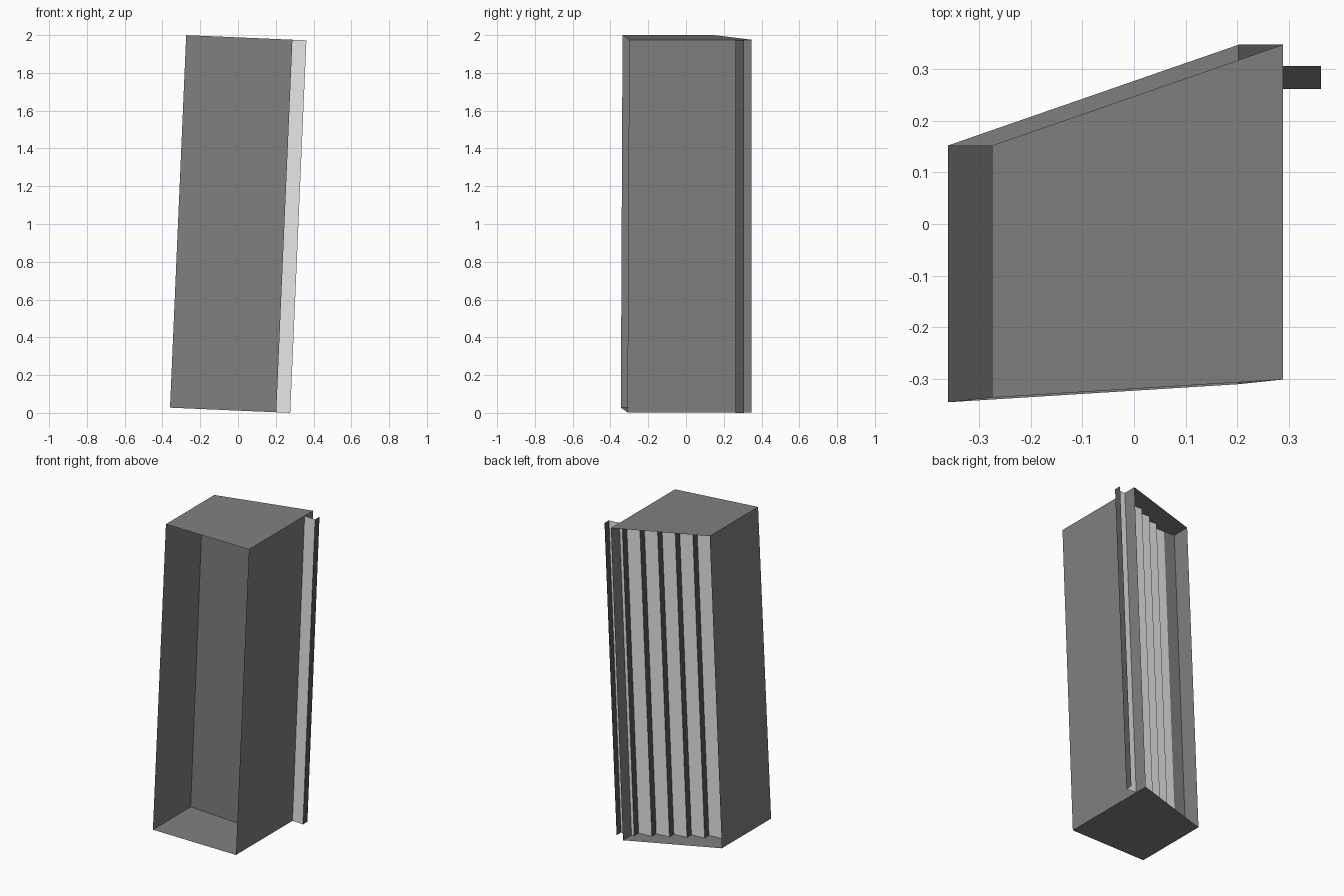
import bpy
import bmesh
from mathutils import Matrix

cube = bpy.data.objects.get("Cube")
if cube:
    bpy.data.objects.remove(cube, do_unlink=True)

HEIGHT, WIDTH = 1.974, 0.563
STEPS, TREAD, RISER = 6, 0.093, 0.045
START_X, PANEL_Y = 0.079, 0.036
# Everything leans a little towards +x
LEAN = Matrix.Translation((-0.36, 0, 0.0277)) @ Matrix.Rotation(0.0434, 4, "Y")


def material(name, value):
    mat = bpy.data.materials.new(name)
    mat.use_nodes = True
    color = (value, value, value, 1)
    mat.diffuse_color = color
    mat.node_tree.nodes["Principled BSDF"].inputs["Base Color"].default_value = color
    return mat


def sheet(name, bottom, top, mats, closed=False, rule=None):
    """Wall strip between two matching outlines of local points."""
    bm = bmesh.new()
    low = [bm.verts.new(p) for p in bottom]
    high = [bm.verts.new(p) for p in top]
    count = len(low)
    for i in range(count if closed else count - 1):
        j = (i + 1) % count
        face = bm.faces.new((low[i], low[j], high[j], high[i]))
        if rule:
            face.material_index = rule(i)
    bm.normal_update()
    mesh = bpy.data.meshes.new(name)
    bm.to_mesh(mesh)
    bm.free()
    mesh.transform(LEAN)
    for mat in mats:
        mesh.materials.append(mat)
    obj = bpy.data.objects.new(name, mesh)
    bpy.context.collection.objects.link(obj)
    return obj


def upright(outline):
    """Bottom and top copies of a plan outline."""
    return [[(x, y, z) for x, y in outline] for z in (0, HEIGHT)]


grey = material("mid grey", 0.216)
light = material("light grey", 0.8)
dark = material("dark grey", 0.1)

# Open casing: floor, side walls and roof, with a slanted back edge
front = [(0, -0.345, 0), (WIDTH, -0.31, 0), (WIDTH, -0.301, HEIGHT), (0, -0.336, HEIGHT)]
back = [(x, 0.347 if x else 0.152, z) for x, _, z in front]
sheet("casing", front, back, [grey], closed=True)

# Panel closing the casing part way back
sheet("inner_panel", *upright([(0, PANEL_Y), (WIDTH, PANEL_Y)]), [grey])

# Pleated sheet stepping back and out through the side wall
pleats = [(START_X, PANEL_Y + 0.001)]
for step in range(STEPS):
    x = START_X + TREAD * (step + 1)
    y = PANEL_Y + RISER * step
    pleats += [(x, y + (0 if step else 0.001)), (x, y + RISER)]
sheet("pleated_sheet", *upright(pleats), [light, dark], rule=lambda i: i % 2)
